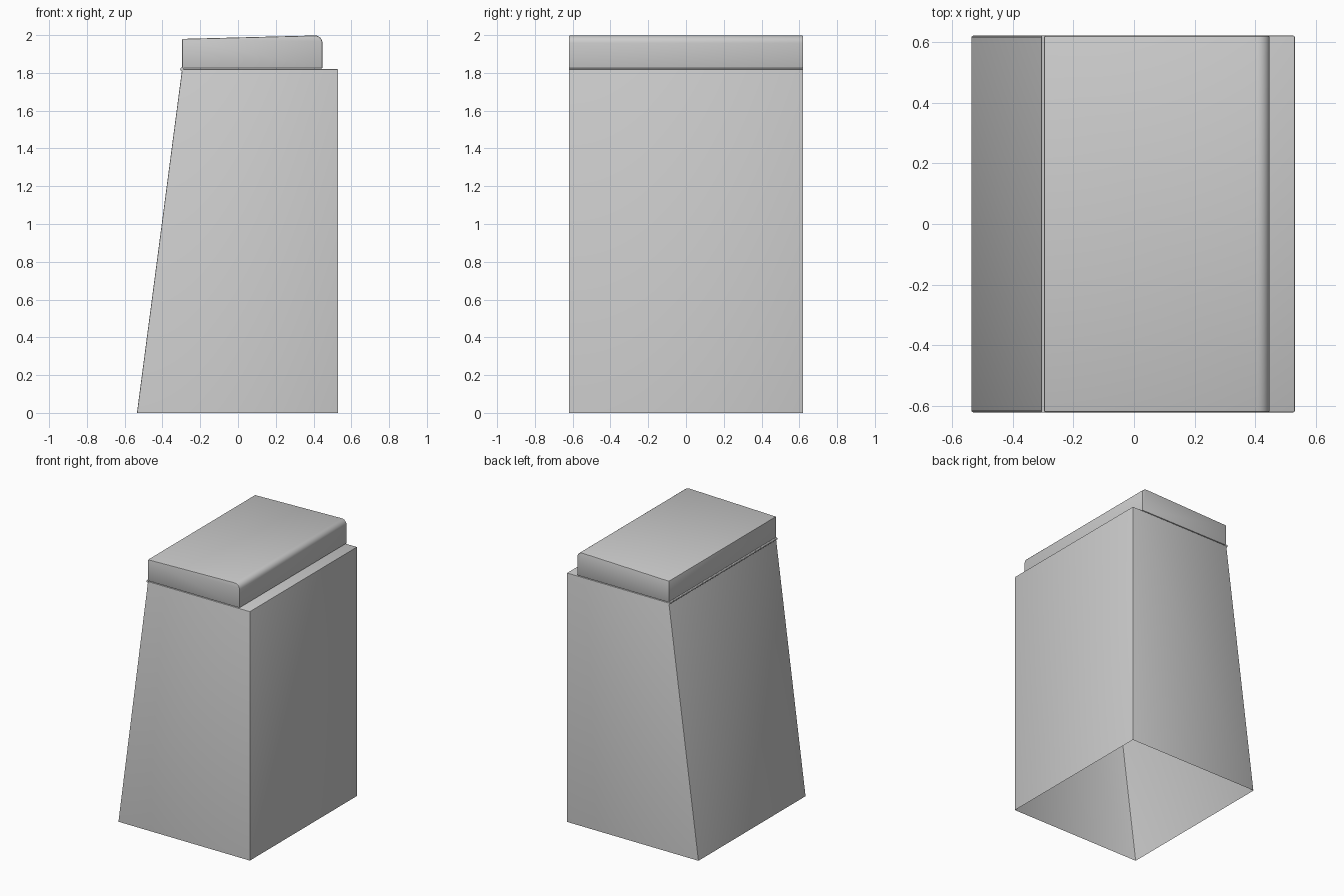
import bpy, bmesh, math

if "Cube" in bpy.data.objects:
    bpy.data.objects.remove(bpy.data.objects["Cube"])

HALF_W = 0.62


def prism(name, profile, bevel, open_bottom=False):
    """Extrude an x-z profile along y, soften its edges, optionally drop the floor."""
    bm = bmesh.new()
    front = bm.faces.new([bm.verts.new((x, -HALF_W, z)) for x, z in profile])
    ext = bmesh.ops.extrude_face_region(bm, geom=[front], use_keep_orig=True)
    verts = [g for g in ext["geom"] if isinstance(g, bmesh.types.BMVert)]
    bmesh.ops.translate(bm, verts=verts, vec=(0, 2 * HALF_W, 0))
    bmesh.ops.recalc_face_normals(bm, faces=bm.faces)
    if open_bottom:
        floor = [f for f in bm.faces if all(v.co.z < 1e-4 for v in f.verts)]
        bmesh.ops.delete(bm, geom=floor, context="FACES")
    edges = [e for e in bm.edges
             if not e.is_boundary and e.calc_face_angle(0) > math.radians(40)]
    bmesh.ops.bevel(bm, geom=edges, offset=bevel, segments=2, profile=0.5,
                    affect="EDGES", clamp_overlap=True)
    mesh = bpy.data.meshes.new(name)
    bm.to_mesh(mesh)
    bm.free()
    obj = bpy.data.objects.new(name, mesh)
    bpy.context.collection.objects.link(obj)
    smooth(obj)
    return obj


def smooth(obj):
    bpy.ops.object.select_all(action="DESELECT")
    obj.select_set(True)
    bpy.context.view_layer.objects.active = obj
    bpy.ops.object.shade_smooth_by_angle(angle=math.radians(30))


# Tapered shell, open underneath
prism("body_shell",
      [(-0.535, 0), (0.53, 0), (0.53, 1.82), (-0.296, 1.82)],
      0.005, open_bottom=True)

# Lid with a sloped top and one rounded upper edge
r = 0.04
corner = [(0.447 - r + r * math.cos(a), 1.998 - r + r * math.sin(a))
          for a in (math.radians(90 * i / 6) for i in range(7))]
prism("lid", [(-0.296, 1.823), (0.447, 1.823)] + corner + [(-0.296, 1.98)], 0.006)

# Thin bead along the hinge side of the lid
bpy.ops.mesh.primitive_cylinder_add(
    vertices=12, radius=0.009, depth=2 * HALF_W,
    location=(-0.297, 0, 1.82), rotation=(math.pi / 2, 0, 0))
bead = bpy.context.object
bead.name = "hinge_bead"
smooth(bead)
